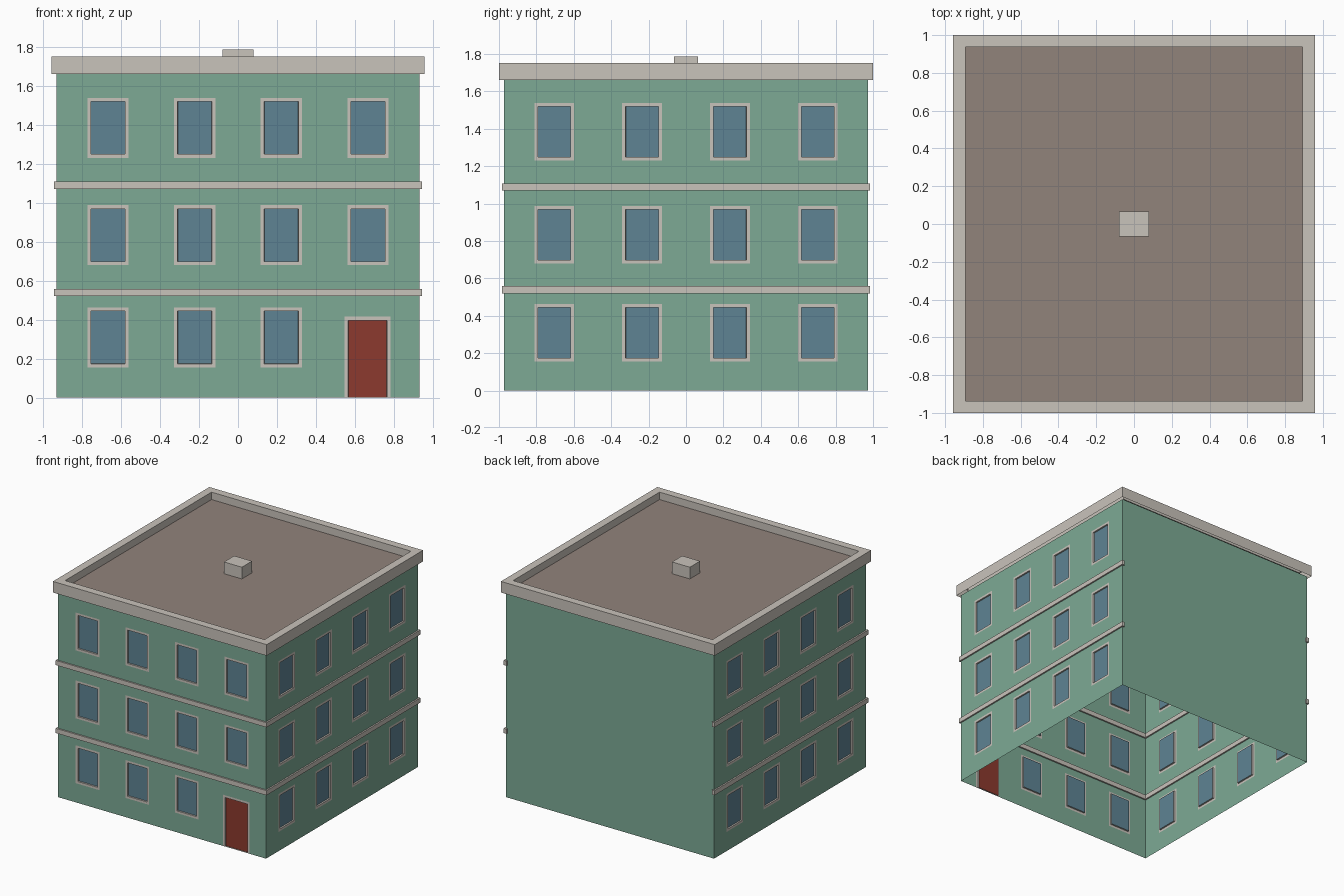
import bpy, bmesh

cube = bpy.data.objects.get("Cube")
if cube:
    bpy.data.objects.remove(cube, do_unlink=True)


def srgb(*rgb):
    return [((c / 255 + 0.055) / 1.055) ** 2.4 for c in rgb] + [1.0]


def material(name, rgb):
    m = bpy.data.materials.new(name)
    m.use_nodes = True
    col = srgb(*rgb)
    m.diffuse_color = col
    m.node_tree.nodes["Principled BSDF"].inputs["Base Color"].default_value = col
    return m


WALL = material("green wall", (125, 170, 149))
TRIM = material("pale stone", (201, 195, 187))
GLASS = material("blue glass", (94, 132, 148))
DOOR = material("red door", (140, 58, 46))
ROOF = material("brown roof", (145, 131, 123))

W, D = 0.932, 0.972           # half width and half depth of the walls
STOREYS = [(0, 0.54), (0.54, 1.09), (1.09, 1.66)]
SILLS = [0.155, 0.68, 1.23]
WIN_W, WIN_H, FRAME, RECESS = 0.212, 0.307, 0.026, 0.012


def make_object(name, bm, mats):
    mesh = bpy.data.meshes.new(name)
    bm.to_mesh(mesh)
    bm.free()
    for m in mats:
        mesh.materials.append(m)
    obj = bpy.data.objects.new(name, mesh)
    bpy.context.collection.objects.link(obj)
    return obj


def box(name, lo, hi, mat):
    bm = bmesh.new()
    bmesh.ops.create_cube(bm, size=1)
    for v in bm.verts:
        v.co = [a + (b - a) * (c + 0.5) for a, b, c in zip(lo, hi, v.co)]
    return make_object(name, bm, [mat])


def panel(name, place, us, zs, openings=(), opening_z=(0, 0), fill=GLASS):
    """Wall panel with framed, recessed openings along one row."""
    bm = bmesh.new()
    ucuts = sorted({*us, *(u for o in openings for u in o)})
    zcuts = sorted({*zs, *opening_z}) if openings else list(zs)
    grid = [[bm.verts.new(place(u, z)) for u in ucuts] for z in zcuts]
    holes = []
    for j in range(len(zcuts) - 1):
        for i in range(len(ucuts) - 1):
            f = bm.faces.new((grid[j][i], grid[j][i + 1],
                              grid[j + 1][i + 1], grid[j + 1][i]))
            if (ucuts[i], ucuts[i + 1]) in openings and zcuts[j] == opening_z[0]:
                holes.append(f)
    bm.normal_update()
    if holes:
        # Flat frame, then the pane set back behind it
        ring = bmesh.ops.inset_individual(bm, faces=holes, thickness=FRAME)["faces"]
        if opening_z[0] == 0:
            for f in holes:
                for v in f.verts:
                    if v.co.z < 2 * FRAME:
                        v.co.z = 0
        bm.normal_update()
        ring += bmesh.ops.inset_individual(bm, faces=holes, thickness=0.001,
                                           depth=-RECESS)["faces"]
        for f in ring:
            f.material_index = 1
        for f in holes:
            f.material_index = 2
        flat = [f for f in bm.faces if f.calc_area() < 1e-7]
        bmesh.ops.delete(bm, geom=flat, context="FACES")
    return make_object(name, bm, [WALL, TRIM, fill])


def windows(centres):
    return [(c - WIN_W / 2, c + WIN_W / 2) for c in centres]


def front(u, z): return (u, -D, z)
def back(u, z): return (-u, D, z)
def right(u, z): return (-W, -u, z)
def left(u, z): return (W, u, z)


# Walls, storey by storey
front_windows = windows([-0.667, -0.222, 0.222, 0.667])
side_windows = windows([-0.705, -0.235, 0.235, 0.705])
SPLIT = 0.45
for n, (zs, sill) in enumerate(zip(STOREYS, SILLS), 1):
    span = (sill, sill + WIN_H)
    panel(f"left_wall_{n}", left, (-D, D), zs, side_windows, span)
    panel(f"right_wall_{n}", right, (-D, D), zs, side_windows, span)
    if n == 1:
        panel("front_wall_1", front, (-W, SPLIT), zs, front_windows[:3], span)
        panel("door_wall", front, (SPLIT, W), zs, [(0.547, 0.782)], (0, 0.415), DOOR)
    else:
        panel(f"front_wall_{n}", front, (-W, W), zs, front_windows, span)
panel("back_wall", back, (-W, W), (0, STOREYS[-1][1]))

# Stone bands on the front and both sides
OUT = 0.012
for n, z in enumerate((0.52, 1.07), 1):
    top = z + 0.038
    box(f"front_band_{n}", (-W - OUT, -D - OUT, z), (W + OUT, -D + OUT, top), TRIM)
    for side, s in (("left", 1), ("right", -1)):
        xs = sorted((s * (W - OUT), s * (W + OUT)))
        box(f"{side}_band_{n}", (xs[0], -D - OUT, z), (xs[1], D + OUT, top), TRIM)

# Cornice and parapet swept round the top, closed by the flat roof
bm = bmesh.new()
loops = []
for x, y, z in ((0.957, 1, 1.66), (0.957, 1, 1.75), (0.893, 0.937, 1.75), (0.893, 0.937, 1.69)):
    loops.append([bm.verts.new((sx * x, sy * y, z))
                  for sx, sy in ((-1, -1), (1, -1), (1, 1), (-1, 1))])
for a, b in zip(loops, loops[1:]):
    for i in range(4):
        k = (i + 1) % 4
        bm.faces.new((a[i], a[k], b[k], b[i]))
bm.faces.new(loops[-1]).material_index = 1
make_object("cornice_and_roof", bm, [TRIM, ROOF])

# Chimney block
box("chimney", (-0.08, -0.065, 1.69), (0.08, 0.065, 1.785), TRIM)
